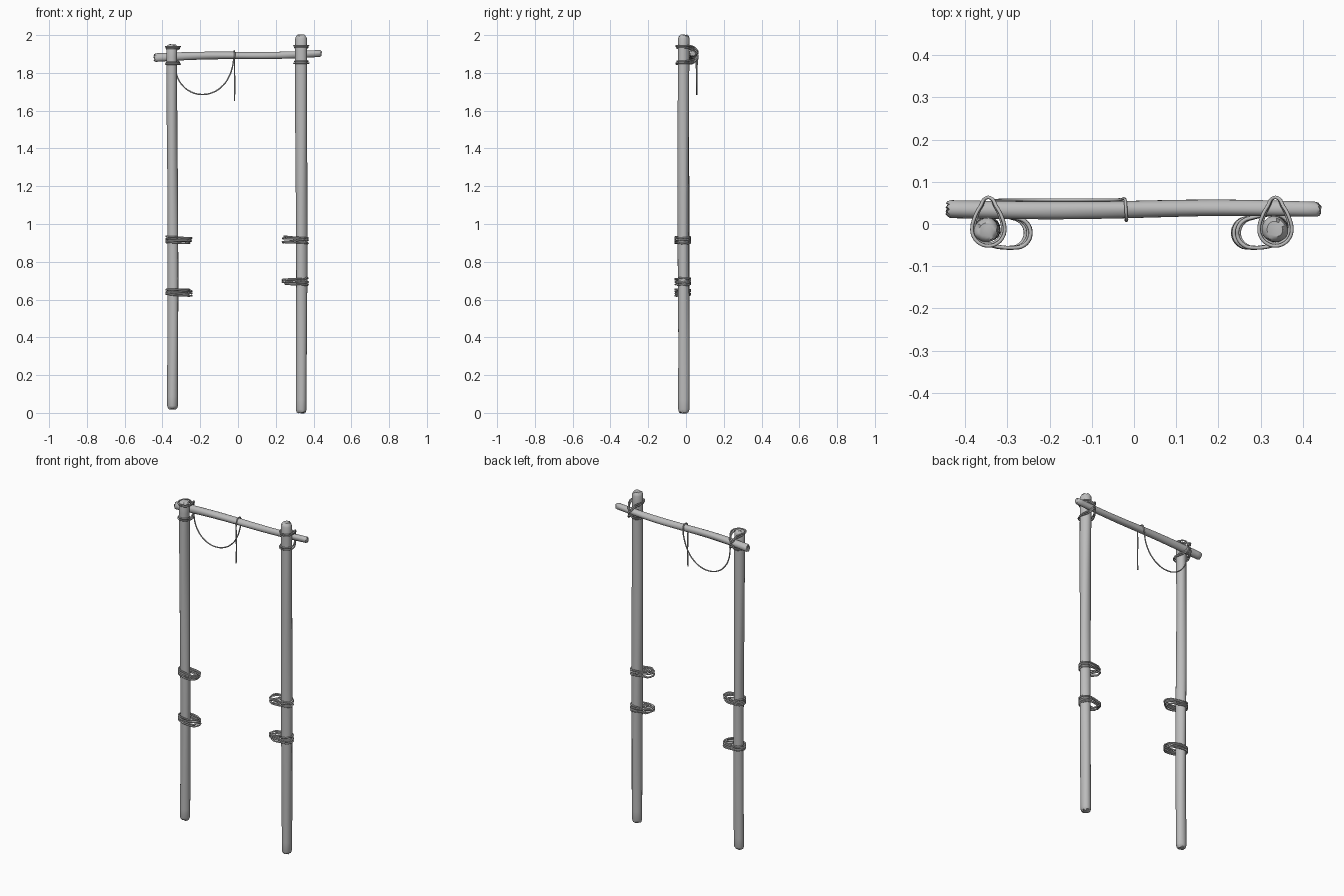
import bpy, bmesh, math, random
from mathutils import Vector, Matrix

random.seed(4)
cube = bpy.data.objects.get("Cube")
if cube:
    bpy.data.objects.remove(cube, do_unlink=True)


def material(name, value):
    mat = bpy.data.materials.new(name)
    mat.use_nodes = True
    colour = (value, value, value, 1)
    mat.diffuse_color = colour
    mat.node_tree.nodes["Principled BSDF"].inputs["Base Color"].default_value = colour
    return mat


grey = material("plain grey", 0.5)


def log(name, length, r_start, r_end, matrix, bend, sides=18, rings=28):
    """Rough pole along its local z, with worn rounded ends and a gentle bend."""
    bm = bmesh.new()
    stations = [(0, .6), (.003, .86), (.009, 1)]
    stations += [(i / rings, 1) for i in range(1, rings)]
    stations += [(.991, 1), (.997, .86), (1, .6)]
    phase = [random.uniform(0, 6) for _ in range(3)]
    loops = []
    for t, scale in stations:
        r = (r_start + (r_end - r_start) * t) * scale
        centre = bend(t)
        loop = []
        for k in range(sides):
            a = math.tau * k / sides
            lump = 1 + .03 * math.sin(2 * a + phase[0] + 5 * t) + .03 * math.sin(3 * a + phase[1] - 9 * t)
            worn = random.uniform(-.004, .004) if scale < 1 else 0
            loop.append(bm.verts.new((centre[0] + r * lump * math.cos(a),
                                      centre[1] + r * lump * math.sin(a), t * length + worn)))
        loops.append(loop)
    for low, high in zip(loops, loops[1:]):
        for k in range(sides):
            n = (k + 1) % sides
            bm.faces.new((low[k], low[n], high[n], high[k]))
    bm.faces.new(loops[0][::-1])
    bm.faces.new(loops[-1])
    bmesh.ops.recalc_face_normals(bm, faces=bm.faces)
    mesh = bpy.data.meshes.new(name)
    bm.to_mesh(mesh)
    bm.free()
    mesh.transform(matrix)
    mesh.materials.append(grey)
    obj = bpy.data.objects.new(name, mesh)
    bpy.context.collection.objects.link(obj)
    for o in bpy.context.selected_objects:
        o.select_set(False)
    obj.select_set(True)
    bpy.context.view_layer.objects.active = obj
    bpy.ops.object.shade_smooth_by_angle(angle=math.radians(40))
    return obj


def rope(name, strands, radius, closed=True):
    """Round rope; every strand is one smooth spline through its points."""
    data = bpy.data.curves.new(name, 'CURVE')
    data.dimensions = '3D'
    data.bevel_depth = radius
    data.bevel_resolution = 2
    data.resolution_u = 5
    data.use_fill_caps = True
    data.materials.append(grey)
    for points in strands:
        spline = data.splines.new('BEZIER')
        spline.bezier_points.add(len(points) - 1)
        for bp, p in zip(spline.bezier_points, points):
            bp.co = p
            bp.handle_left_type = bp.handle_right_type = 'AUTO'
        spline.use_cyclic_u = closed
    obj = bpy.data.objects.new(name, data)
    bpy.context.collection.objects.link(obj)
    return obj


POST_Y = -.013
LEFT_X, RIGHT_X = .335, -.345

# Upright posts
log("right_post", 1.93, .028, .029, Matrix.Translation((RIGHT_X, POST_Y, .02)),
    lambda t: (.003 * math.sin(5 * t) - .002, .002 * math.sin(4 * t)))
log("left_post", 2.0, .029, .031, Matrix.Translation((LEFT_X, POST_Y, 0)),
    lambda t: (.002 * math.sin(4 * t), .002 * math.cos(5 * t)))

# Crossbar lying behind the posts
along_x = Matrix(((0, 0, 1, -.443), (0, 1, 0, .035), (-1, 0, 0, 1.88), (0, 0, 0, 1)))
log("crossbar", .883, .022, .018, along_x,
    lambda t: (-.024 * t - .005 * math.sin(math.tau * t), -.003 * math.sin(math.tau * t)))


def lashing(x, beam_z, up, size):
    """Teardrop loop: round the front of the post, then over or under the bar."""
    r = .034 * size
    points = []
    for k in range(7):
        a = math.pi + math.pi * k / 6
        points.append((x + r * math.cos(a), POST_Y + r * math.sin(a), beam_z + up * .037))
    for dx, y, dz in ((.027, .02, .032), (.016, .043, .026), (.004, .062, .008),
                      (-.004, .062, .008), (-.016, .043, .026), (-.027, .02, .032)):
        points.append((x + dx * size, y, beam_z + up * dz * size))
    return points


def coil(x, z, inward, turns):
    """Loose oval turns wrapped round a post and sticking out to its inner side."""
    strands = []
    for i in range(turns):
        reach = .058 + random.uniform(-.008, .008)
        tilt = random.uniform(-.09, .09)
        lift = (i - (turns - 1) / 2) * .0095
        points = []
        for k in range(16):
            a = math.tau * (k + .5) / 16
            out = math.cos(a) > 0
            px = .035 * math.cos(a) + (reach if out else 0)
            py = .035 * math.sin(a) - (.008 if out else 0)
            points.append((x + inward * px, POST_Y + py,
                           z + lift + tilt * (px - .03) + random.uniform(-.002, .002)))
        strands.append(points)
    return strands


# Lashings and coils on both posts
for side, x, beam_z, inward, heights in (("right", RIGHT_X, 1.893, 1, (.915, .638)),
                                         ("left", LEFT_X, 1.898, -1, (.915, .695))):
    strands = [lashing(x, beam_z + dz, up, size)
               for up in (1, -1) for dz, size in ((0, 1), (up * .009, 1.14))]
    rope(side + "_lashing", strands, .0042)
    for label, z in zip(("upper", "lower"), heights):
        rope(f"{side}_{label}_coil", coil(x, z, inward, 4), .0046)

# Slack rope: from the right lashing, in a sag, round the bar, to a free end
sag = [(-.335, .054, 1.865), (-.325, .056, 1.79), (-.295, .057, 1.735), (-.25, .057, 1.7),
       (-.195, .057, 1.686), (-.135, .057, 1.696), (-.085, .057, 1.728), (-.05, .057, 1.775),
       (-.03, .058, 1.83), (-.022, .059, 1.885)]
wrap = [(-.02, .05, 1.912), (-.019, .034, 1.917), (-.018, .016, 1.909), (-.018, .009, 1.885)]
tail = [(-.019, .01, 1.83), (-.017, .009, 1.74), (-.019, .009, 1.65)]
rope("hanging_rope", [sag + wrap + tail], .0036, closed=False)
